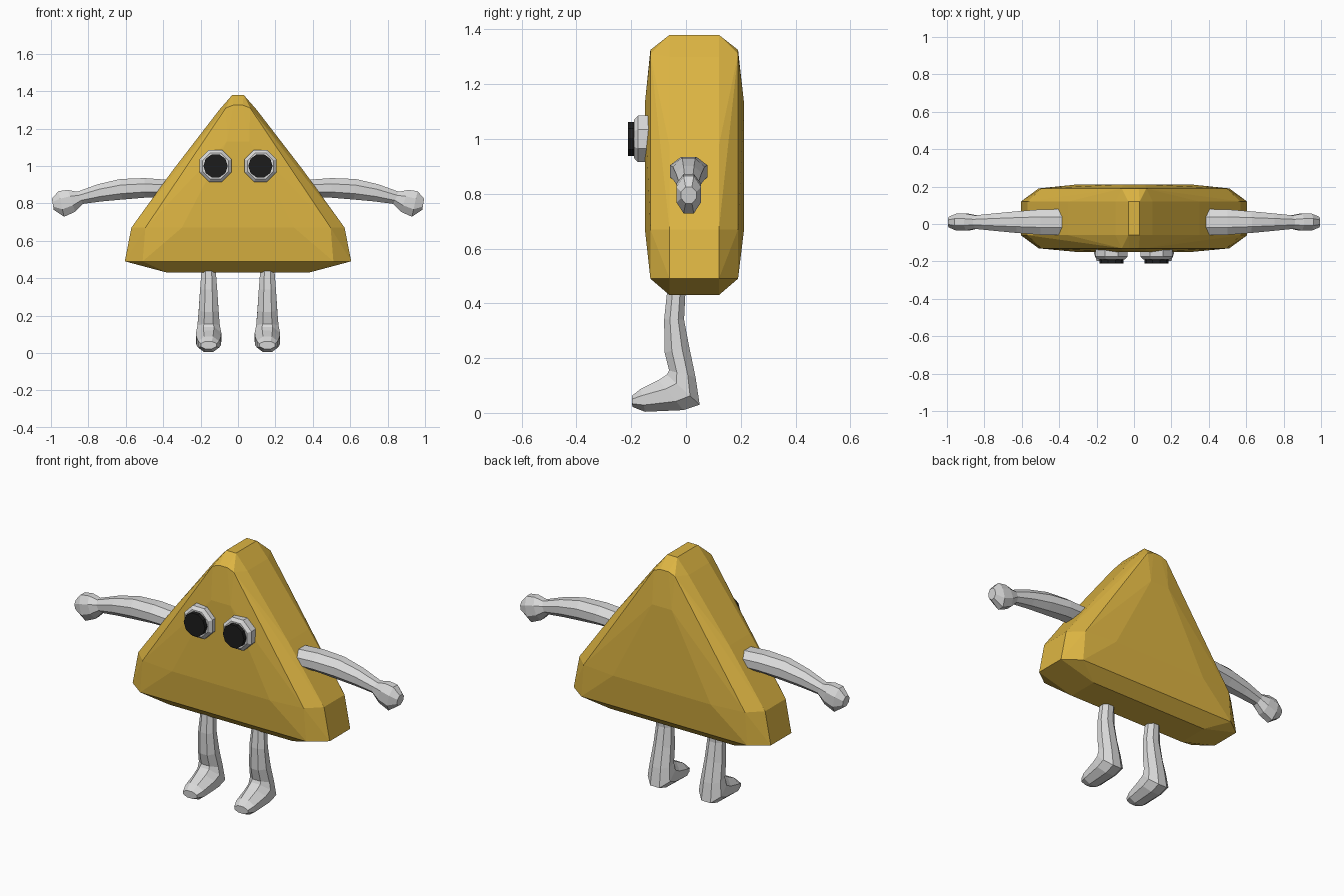
import bpy, bmesh, math
from mathutils import Matrix, Vector

if "Cube" in bpy.data.objects:
    bpy.data.objects.remove(bpy.data.objects["Cube"], do_unlink=True)


def material(name, rgb):
    m = bpy.data.materials.new(name)
    m.use_nodes = True
    m.diffuse_color = (*rgb, 1)
    bsdf = next(n for n in m.node_tree.nodes if n.type == 'BSDF_PRINCIPLED')
    bsdf.inputs["Base Color"].default_value = (*rgb, 1)
    return m


GOLD = material("golden yellow", (0.72, 0.46, 0.055))
GREY = material("pale grey", (0.7, 0.7, 0.7))
BLACK = material("black", (0.012, 0.012, 0.012))


def finish(bm, name, mat):
    bmesh.ops.recalc_face_normals(bm, faces=bm.faces[:])
    mesh = bpy.data.meshes.new(name)
    bm.to_mesh(mesh)
    bm.free()
    mesh.materials.append(mat)
    obj = bpy.data.objects.new(name, mesh)
    bpy.context.collection.objects.link(obj)
    return obj


def loft(name, sections, place, mat, sides=8):
    """Skin rings; each section is (upper point, lower point, half width)."""
    bm = bmesh.new()
    rings = []
    for p, q, width in sections:
        mid, half = (Vector(p) + Vector(q)) / 2, (Vector(p) - Vector(q)) / 2
        ring = []
        for i in range(sides):
            a = math.tau * (i + 0.5) / sides
            # push the octagon out so its flats reach the section's extent
            c, s = math.cos(a) * 1.08, math.sin(a) * 1.08
            u = mid + half * c
            ring.append(bm.verts.new(place(u.x, u.y, width * s)))
        rings.append(ring)
    for a, b in zip(rings, rings[1:]):
        for i in range(sides):
            j = (i + 1) % sides
            bm.faces.new((a[i], a[j], b[j], b[i]))
    bm.faces.new(rings[0])
    bm.faces.new(rings[-1])
    return finish(bm, name, mat)


# Body: faceted triangular slab, the hull of stacked half outlines
rim = [(0.03, 1.38), (0.10, 1.30), (0.35, 0.975), (0.57, 0.67), (0.605, 0.49), (0.38, 0.43)]
face = [(0.025, 1.325), (0.065, 1.31), (0.495, 0.67), (0.51, 0.49)]
bulge = [(0.06, 1.13), (0.30, 0.67)]
layers = [(-0.15, bulge), (-0.13, face), (-0.06, rim),
          (0.12, rim), (0.19, face), (0.212, bulge)]
bm = bmesh.new()
for y, outline in layers:
    for x, z in outline:
        for side in (-1, 1):
            bm.verts.new((side * x, y, z))
bmesh.ops.convex_hull(bm, input=bm.verts[:])
bmesh.ops.dissolve_limit(bm, angle_limit=0.01, verts=bm.verts[:], edges=bm.edges[:])
finish(bm, "body", GOLD)

# Limb sections: arms run outward in x-z, legs run down in y-z
arm = [((0.36, 0.925), (0.36, 0.83), 0.07),
       ((0.50, 0.935), (0.50, 0.83), 0.068),
       ((0.63, 0.93), (0.62, 0.82), 0.058),
       ((0.75, 0.902), (0.73, 0.81), 0.047),
       ((0.86, 0.862), (0.83, 0.797), 0.036),
       ((0.91, 0.872), (0.87, 0.755), 0.045),
       ((0.96, 0.865), (0.93, 0.728), 0.045),
       ((0.995, 0.825), (0.985, 0.765), 0.028)]
leg = [((-0.065, 0.48), (0.0, 0.48), 0.035),
       ((-0.08, 0.34), (-0.007, 0.34), 0.046),
       ((-0.078, 0.22), (0.012, 0.24), 0.053),
       ((-0.062, 0.155), (0.035, 0.13), 0.06),
       ((-0.07, 0.14), (0.05, 0.03), 0.068),
       ((-0.10, 0.12), (-0.01, 0.01), 0.066),
       ((-0.165, 0.088), (-0.15, 0.004), 0.056),
       ((-0.198, 0.062), (-0.196, 0.022), 0.042)]


def disc(bm, r1, r2, y_back, y_front, x, z, sides):
    move = Matrix.Translation((x, (y_back + y_front) / 2, z))
    turn = Matrix.Rotation(math.pi / 2, 4, 'X') @ Matrix.Rotation(math.pi / sides, 4, 'Z')
    bmesh.ops.create_cone(bm, cap_ends=True, segments=sides, radius1=r1, radius2=r2,
                          depth=y_back - y_front, matrix=move @ turn)


for side, label in ((1, "left"), (-1, "right")):
    loft(label + "_arm", arm, lambda x, z, w: (side * x, 0.01 + w, z), GREY)
    loft(label + "_leg", leg, lambda y, z, w: (side * 0.157 + w, y, z), GREY)

    # Eyes: bevelled octagonal white with a raised dark pupil
    bm = bmesh.new()
    disc(bm, 0.092, 0.092, -0.12, -0.175, side * 0.12, 1.0, 8)
    disc(bm, 0.092, 0.075, -0.175, -0.19, side * 0.12, 1.0, 8)
    finish(bm, label + "_eye", GREY)
    bm = bmesh.new()
    disc(bm, 0.065, 0.065, -0.18, -0.212, side * 0.12, 1.0, 10)
    finish(bm, label + "_pupil", BLACK)
